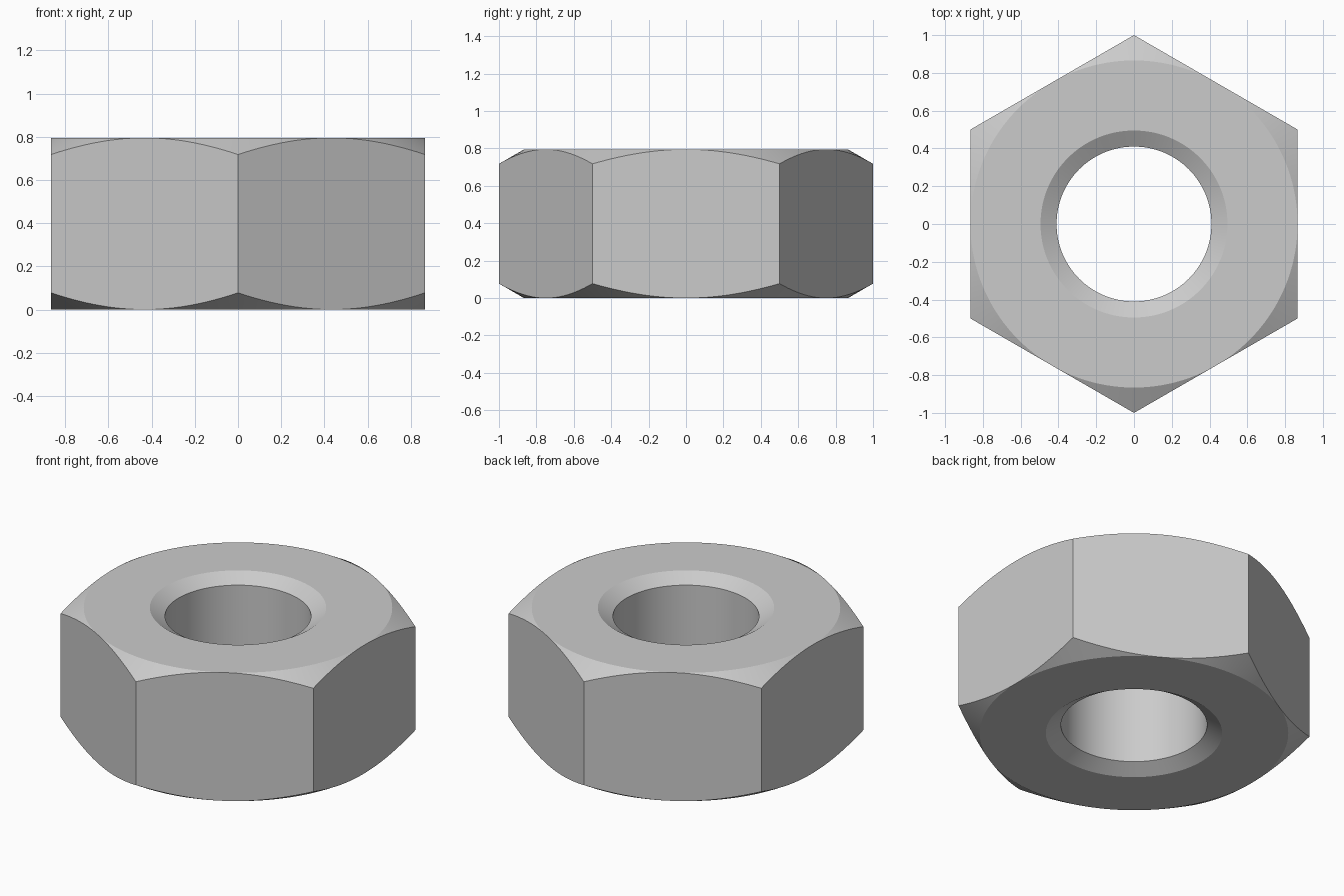
import bpy, bmesh, math

if "Cube" in bpy.data.objects:
    bpy.data.objects.remove(bpy.data.objects["Cube"], do_unlink=True)

HEIGHT = 0.795
APOTHEM = math.sqrt(3) / 2      # half the width across the flats
BORE, RIM = 0.41, 0.495         # hole radius, countersink radius
SINK = 0.052                    # countersink depth
SLOPE = math.tan(math.radians(30))
SIDES, STEPS = 6, 24
SEGMENTS = SIDES * STEPS


def hex_radius(angle):
    """Distance from the axis to the hexagon, corners on the y axis."""
    sector = math.tau / SIDES
    offset = (angle + sector / 2) % sector - sector / 2
    return APOTHEM / math.cos(offset)


def section(angle):
    """Closed (radius, height) outline of the nut at one angle."""
    outer = hex_radius(angle)
    drop = (outer - APOTHEM) * SLOPE
    lower = [(BORE, SINK), (RIM, 0), (APOTHEM, 0), (outer, drop)]
    return lower + [(r, HEIGHT - z) for r, z in reversed(lower)]


# Steel finish
steel = bpy.data.materials.new("steel grey")
steel.use_nodes = True
colour = (0.6, 0.6, 0.6, 1)
steel.diffuse_color = colour
steel.node_tree.nodes["Principled BSDF"].inputs["Base Color"].default_value = colour

# Sweep the section around the axis
bm = bmesh.new()
rings = []
for i in range(SEGMENTS):
    a = math.tau * i / SEGMENTS
    rings.append([bm.verts.new((r * math.cos(a), r * math.sin(a), z))
                  for r, z in section(a)])
for i, ring in enumerate(rings):
    following = rings[(i + 1) % SEGMENTS]
    for j in range(len(ring)):
        k = (j + 1) % len(ring)
        bm.faces.new((ring[j], following[j], following[k], ring[k]))

# Close the chamfer where it meets the middle of each flat
bmesh.ops.remove_doubles(bm, verts=bm.verts, dist=1e-5)
bmesh.ops.recalc_face_normals(bm, faces=bm.faces)
mesh = bpy.data.meshes.new("hex_nut")
bm.to_mesh(mesh)
bm.free()
mesh.materials.append(steel)

nut = bpy.data.objects.new("hex_nut", mesh)
bpy.context.collection.objects.link(nut)
bpy.ops.object.select_all(action='DESELECT')
nut.select_set(True)
bpy.context.view_layer.objects.active = nut
bpy.ops.object.shade_smooth_by_angle(angle=math.radians(20))
